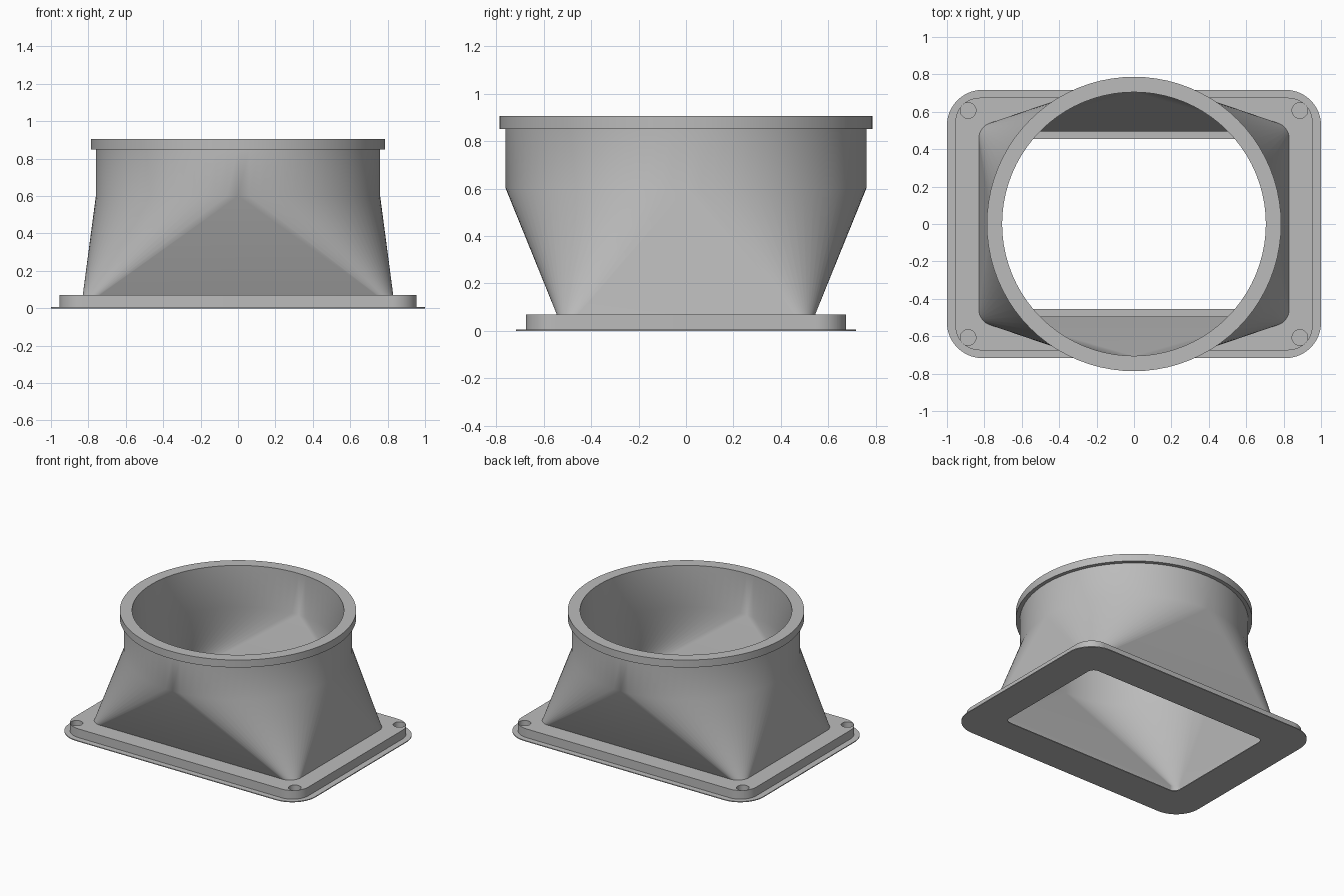
import bpy
import bmesh
from math import sin, cos, pi, radians

if "Cube" in bpy.data.objects:
    bpy.data.objects.remove(bpy.data.objects["Cube"], do_unlink=True)

grey = bpy.data.materials.new("plain grey")
grey.use_nodes = True
colour = (0.5, 0.5, 0.5, 1)
grey.diffuse_color = colour
grey.node_tree.nodes["Principled BSDF"].inputs["Base Color"].default_value = colour

STEPS = 20  # segments per quarter turn


def rounded_rect(hx, hy, r, cx=0, cy=0):
    """Counter-clockwise outline; a circle when hx = hy = r."""
    pts = []
    for q, (sx, sy) in enumerate([(1, 1), (-1, 1), (-1, -1), (1, -1)]):
        for i in range(STEPS + 1):
            a = (q + i / STEPS) * pi / 2
            pts.append((cx + sx * (hx - r) + r * cos(a),
                        cy + sy * (hy - r) + r * sin(a)))
    return pts


def circle(r, cx=0, cy=0):
    return rounded_rect(r, r, r, cx, cy)


def finish(obj):
    bpy.ops.object.select_all(action='DESELECT')
    obj.select_set(True)
    bpy.context.view_layer.objects.active = obj
    if obj.type == 'CURVE':
        bpy.ops.object.convert(target='MESH')
        obj = bpy.context.object
    bm = bmesh.new()
    bm.from_mesh(obj.data)
    bmesh.ops.remove_doubles(bm, verts=bm.verts, dist=0.0005)
    bmesh.ops.recalc_face_normals(bm, faces=bm.faces)
    bm.to_mesh(obj.data)
    bm.free()
    obj.data.materials.clear()
    obj.data.materials.append(grey)
    bpy.ops.object.shade_smooth_by_angle(angle=radians(32))
    return obj


def plate(name, outlines, z0, z1):
    """Flat plate: first outline is the rim, the others are openings."""
    curve = bpy.data.curves.new(name, 'CURVE')
    curve.dimensions = '2D'
    curve.fill_mode = 'BOTH'
    curve.extrude = (z1 - z0) / 2
    for pts in outlines:
        # drop the doubled points where a circle's quarters meet
        pts = [p for i, p in enumerate(pts)
               if abs(p[0] - pts[i - 1][0]) + abs(p[1] - pts[i - 1][1]) > 1e-4]
        spline = curve.splines.new('POLY')
        spline.points.add(len(pts) - 1)
        for point, (x, y) in zip(spline.points, pts):
            point.co = (x, y, 0, 1)
        spline.use_cyclic_u = True
    obj = bpy.data.objects.new(name, curve)
    obj.location.z = (z0 + z1) / 2
    bpy.context.collection.objects.link(obj)
    return finish(obj)


def loft(name, rings):
    """Closed shell through a cycle of matching outlines."""
    bm = bmesh.new()
    loops = [[bm.verts.new((x, y, z)) for x, y in pts] for pts, z in rings]
    for k, upper in enumerate(loops):
        lower = loops[k - 1]
        for i in range(len(upper)):
            bm.faces.new((lower[i - 1], lower[i], upper[i], upper[i - 1]))
    mesh = bpy.data.meshes.new(name)
    bm.to_mesh(mesh)
    bm.free()
    obj = bpy.data.objects.new(name, mesh)
    bpy.context.collection.objects.link(obj)
    return finish(obj)


# Thin gasket under the flange
plate("gasket", [rounded_rect(1, 0.717, 0.19),
                 rounded_rect(0.74, 0.455, 0.05)], 0, 0.006)

# Mounting flange with four screw holes
holes = [circle(0.042, sx * 0.887, sy * 0.607) for sx in (-1, 1) for sy in (-1, 1)]
plate("flange", [rounded_rect(0.955, 0.675, 0.13),
                 rounded_rect(0.80, 0.52, 0.06)] + holes, 0.006, 0.07)

# Hollow duct: rectangle to round, with a collar at the mouth
duct = loft("duct", [
    (rounded_rect(0.83, 0.545, 0.09), 0.07),
    (circle(0.76), 0.6),
    (circle(0.76), 0.85),
    (circle(0.787), 0.85),
    (circle(0.787), 0.905),
    (circle(0.705), 0.905),
    (circle(0.705), 0.6),
    (rounded_rect(0.78, 0.495, 0.05), 0.07),
    (rounded_rect(0.78, 0.495, 0.05), 0.006),
])
weighted = duct.modifiers.new("even shading", 'WEIGHTED_NORMAL')
weighted.keep_sharp = True
